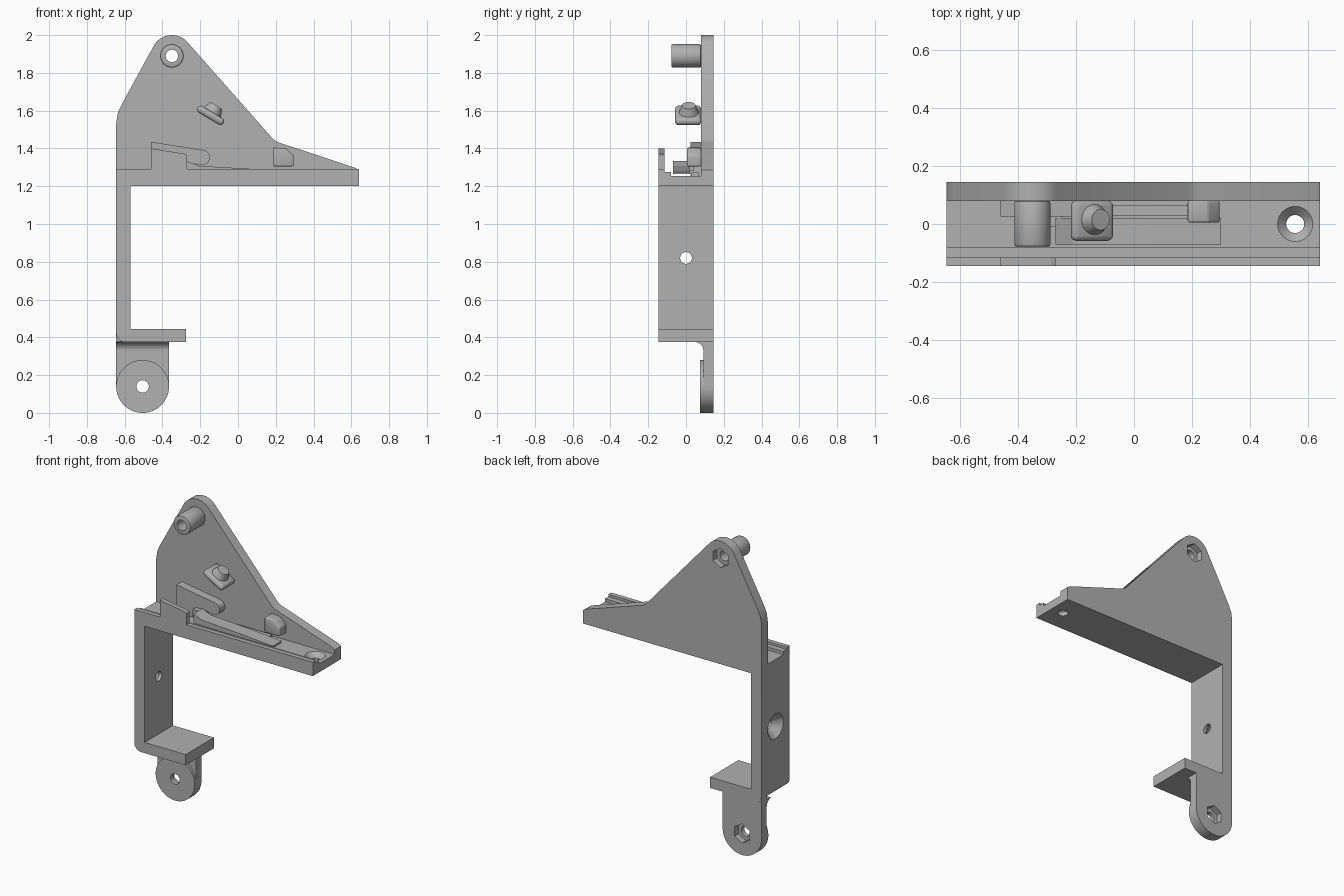
import bpy, bmesh, math
from mathutils import Matrix, Vector

cube = bpy.data.objects.get("Cube")
if cube:
    bpy.data.objects.remove(cube, do_unlink=True)

GREY = (0.44, 0.44, 0.44, 1)
grey = bpy.data.materials.new("plain grey")
grey.use_nodes = True
grey.diffuse_color = GREY
grey.node_tree.nodes["Principled BSDF"].inputs["Base Color"].default_value = GREY


def finish(name, bm):
    bmesh.ops.recalc_face_normals(bm, faces=bm.faces)
    me = bpy.data.meshes.new(name)
    bm.to_mesh(me)
    bm.free()
    me.materials.append(grey)
    ob = bpy.data.objects.new(name, me)
    bpy.context.collection.objects.link(ob)
    return ob


def prism(name, pts, a, b, axis="y"):
    """Extrude a closed 2D outline along one axis from a to b."""
    place = {"x": lambda u, v: (a, u, v), "y": lambda u, v: (u, a, v),
             "z": lambda u, v: (u, v, a)}[axis]
    step = Vector([(b - a) * (axis == k) for k in "xyz"])
    bm = bmesh.new()
    face = bm.faces.new([bm.verts.new(place(u, v)) for u, v in pts])
    ext = bmesh.ops.extrude_face_region(bm, geom=[face])
    moved = [g for g in ext["geom"] if isinstance(g, bmesh.types.BMVert)]
    bmesh.ops.translate(bm, verts=moved, vec=step)
    return finish(name, bm)


def box(name, x0, x1, y0, y1, z0, z1):
    return prism(name, [(x0, z0), (x1, z0), (x1, z1), (x0, z1)], y0, y1)


def arc(cx, cz, r, start, end, n=16):
    angles = [math.radians(start + (end - start) * i / n) for i in range(n + 1)]
    return [(cx + r * math.cos(t), cz + r * math.sin(t)) for t in angles]


def cone(name, start, end, r0, r1, sides=40):
    start, end = Vector(start), Vector(end)
    d = end - start
    m = Matrix.Translation((start + end) / 2) @ d.to_track_quat("Z", "Y").to_matrix().to_4x4()
    bm = bmesh.new()
    bmesh.ops.create_cone(bm, cap_ends=True, segments=sides, radius1=r0,
                          radius2=r1, depth=d.length, matrix=m)
    return finish(name, bm)


def cut(ob, *cutters):
    for c in cutters:
        mod = ob.modifiers.new("cut", "BOOLEAN")
        mod.operation, mod.solver, mod.object = "DIFFERENCE", "EXACT", c
    bake(ob)
    for c in cutters:
        bpy.data.objects.remove(c, do_unlink=True)


def bake(ob):
    bpy.context.view_layer.update()
    dg = bpy.context.evaluated_depsgraph_get()
    me = bpy.data.meshes.new_from_object(ob.evaluated_get(dg))
    ob.modifiers.clear()
    ob.data = me


def bevel(ob, width, segments=3):
    mod = ob.modifiers.new("round", "BEVEL")
    mod.width, mod.segments, mod.limit_method = width, segments, "ANGLE"
    bake(ob)


def hole(x, z, r=0.033):
    return cone("hole", (x, -0.3, z), (x, 0.3, z), r, r)


def nut_pocket(x, z):
    pts = [(x + 0.062 * math.sin(k * math.pi / 3), z + 0.062 * math.cos(k * math.pi / 3))
           for k in range(6)]
    return prism("pocket", pts, 0.105, 0.2)


L, R, F, B, P = -0.645, 0.64, -0.145, 0.145, 0.08   # sides, front, back, plate face
TOP, LUG = (-0.35, 1.89), (-0.505, 0.14)

# Upright triangular plate with a rounded tip
plate = prism("back_plate", [(L, 1.2), (R, 1.2), (R, 1.285), (0.62, 1.298), (0.215, 1.432),
                             (0.19, 1.445)] + arc(*TOP, 0.11, 41, 152)
              + [(-0.62, 1.625), (-0.637, 1.585), (L, 1.53)], P, B)
cut(plate, hole(*TOP), nut_pocket(*TOP))
boss = cone("top_boss", (TOP[0], -0.078, TOP[1]), (TOP[0], P, TOP[1]), 0.062, 0.062)
bevel(boss, 0.008, 2)
cut(boss, hole(*TOP))

# C-shaped clamp: column and foot
frame = prism("clamp_frame", [(L, 1.2), (-0.57, 1.2), (-0.57, 0.445), (-0.275, 0.445),
                              (-0.275, 0.375)] + arc(L + 0.05, 0.425, 0.05, 270, 180, 8), F, B)
cut(frame, cone("hole", (-0.8, 0, 0.82), (-0.4, 0, 0.82), 0.031, 0.031),
    cone("sink", (L - 0.005, 0, 0.82), (-0.59, 0, 0.82), 0.085, 0.03))

# Lower lug with its round pad and fillet
lug = prism("lower_lug", arc(*LUG, 0.14, 180, 360, 32) + [(-0.365, 0.38), (L, 0.38)], 0.092, B)
cut(lug, hole(*LUG), nut_pocket(*LUG))
pad = cone("lug_pad", (LUG[0], 0.075, LUG[1]), (LUG[0], 0.092, LUG[1]), 0.14, 0.14, 64)
cut(pad, hole(*LUG))
prism("lug_fillet", [(0.1, 0.38)] + arc(0.046, 0.329, 0.046, 90, 0, 8) + [(0.1, 0.329)],
      L, -0.365, "x")
box("lug_corner", L, L + 0.05, 0.092, B - 0.001, 0.375, 0.43)

# Shelf with a shallow channel and stepped front lip
shelf = prism("shelf", [(F, 1.2), (P, 1.2), (P, 1.255), (-0.08, 1.255), (-0.08, 1.275),
                        (-0.115, 1.275), (-0.115, 1.29), (F, 1.29)], L, R, "x")
cut(shelf, cone("hole", (0.555, 0, 1.1), (0.555, 0, 1.4), 0.031, 0.031),
    cone("sink", (0.555, 0, 1.225), (0.555, 0, 1.28), 0.031, 0.085))

# Raised front guide and matching rear guide with a rounded end
prism("front_guide", [(-0.46, 1.285), (-0.27, 1.285), (-0.27, 1.365), (-0.285, 1.372),
                      (-0.46, 1.4)], F, -0.115)
prism("rear_guide", [(-0.27, 1.255), (-0.46, 1.255), (-0.46, 1.435)]
      + arc(-0.19, 1.352, 0.04, 82, -98) + [(-0.27, 1.325)], 0.025, P)

# Spring strip and thin rail in the channel
prism("spring_strip", [(-0.27, 1.272), (0.3, 1.265), (0.3, 1.275), (0.05, 1.293),
                       (-0.21, 1.308), (-0.27, 1.333)], -0.07, 0.02)
box("strip_root", -0.32, -0.25, -0.01, 0.04, 1.28, 1.325)
box("channel_rail", -0.27, 0.2, 0.03, 0.065, 1.25, 1.272)

# Tilted tab with a tapered button
tab = prism("tilted_tab", [(-0.08, -0.058), (0.08, -0.058), (0.08, P), (-0.08, P)],
            -0.02, 0.02, "z")
mod = tab.modifiers.new("round", "BEVEL")
mod.width, mod.segments, mod.limit_method = 0.018, 3, "ANGLE"
bake(tab)
tab.matrix_world = Matrix.Translation((-0.145, 0, 1.575)) @ Matrix.Rotation(
    math.radians(31), 4, "Y")
up = Vector((math.sin(math.radians(31)), 0, math.cos(math.radians(31))))
base = Vector((-0.143, 0.015, 1.58))
button = cone("tab_button", base, base + up * 0.055, 0.058, 0.036)

# Small stop block
stop = prism("stop_block", [(0.185, 1.305), (0.295, 1.305), (0.295, 1.36), (0.255, 1.4),
                            (0.185, 1.405)], 0.005, P)
bevel(stop, 0.008)

for ob in (plate, boss, frame, lug, pad, shelf, tab, button, stop):
    bpy.ops.object.select_all(action="DESELECT")
    ob.select_set(True)
    bpy.context.view_layer.objects.active = ob
    bpy.ops.object.shade_smooth_by_angle(angle=math.radians(30))
